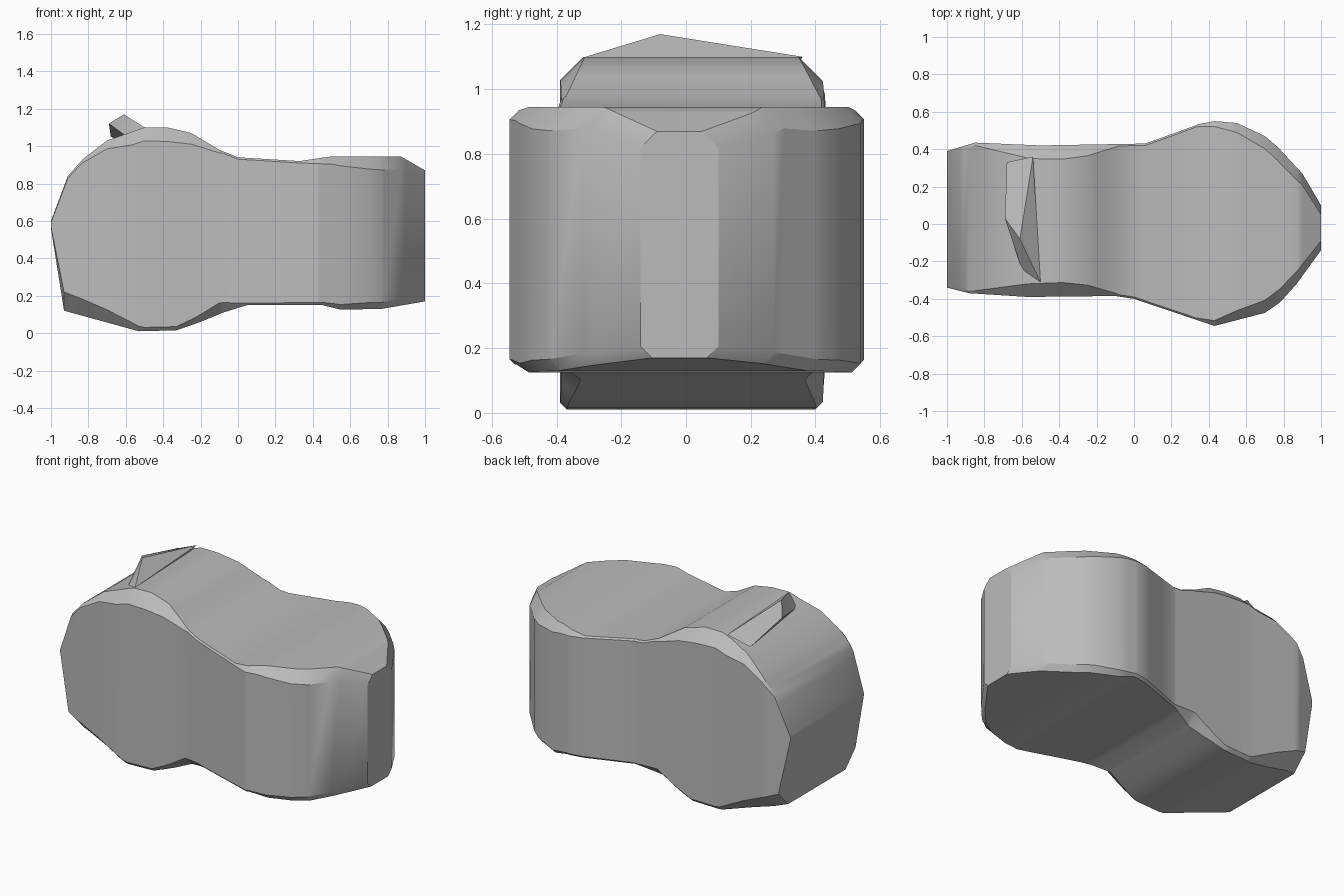
import bpy
import bmesh
import math

default_cube = bpy.data.objects.get("Cube")
if default_cube:
    bpy.data.objects.remove(default_cube, do_unlink=True)

grey = bpy.data.materials.new("plain_grey")
grey.use_nodes = True
colour = (0.5, 0.5, 0.5, 1)
grey.diffuse_color = colour
grey.node_tree.nodes["Principled BSDF"].inputs["Base Color"].default_value = colour

# Outlines along the length of the body, as (x, value) points
TOP = [(-1, .60), (-.91, .84), (-.83, .93), (-.7, 1.03), (-.5, 1.1), (-.38, 1.1),
       (-.25, 1.07), (-.1, .98), (0, .94), (.33, .92), (.5, .945), (.87, .945), (1, .87)]
BOTTOM = [(-1, .56), (-.93, .12), (-.53, .01), (-.33, .015), (-.2, .06),
          (-.08, .11), (.05, .15), (.45, .15), (.55, .125), (.77, .13), (1, .17)]
FRONT = [(-1, -.34), (-.88, -.37), (-.57, -.39), (-.1, -.385), (0, -.4), (.43, -.545),
         (.7, -.475), (.78, -.42), (.87, -.32), (1, -.14)]
BACK = [(-1, .39), (-.85, .435), (-.5, .42), (.06, .43), (.2, .48), (.35, .535),
        (.43, .55), (.55, .54), (.7, .47), (.77, .41), (.9, .27), (1, .1)]
TOP_CUT = [(-1, .01), (-.85, .015), (-.57, .07), (-.38, .075), (-.25, .06),
           (-.08, .01), (.33, .01), (.6, .06), (.8, .075), (1, .05)]
BOTTOM_CUT = [(-1, .01), (-.93, .1), (-.75, .08), (-.5, .02), (-.3, .02),
              (-.1, .06), (.05, .01), (.45, .015), (.6, .035), (1, .035)]


def sample(outline, x):
    """Straight-line interpolation of an outline at x."""
    for (xa, va), (xb, vb) in zip(outline, outline[1:]):
        if x <= xb:
            return va + (vb - va) * (x - xa) / (xb - xa)
    return outline[-1][1]


def make_object(name, bm, smooth_angle):
    bmesh.ops.recalc_face_normals(bm, faces=bm.faces)
    mesh = bpy.data.meshes.new(name)
    bm.to_mesh(mesh)
    bm.free()
    mesh.materials.append(grey)
    obj = bpy.data.objects.new(name, mesh)
    bpy.context.collection.objects.link(obj)
    bpy.ops.object.select_all(action='DESELECT')
    obj.select_set(True)
    bpy.context.view_layer.objects.active = obj
    bpy.ops.object.shade_smooth_by_angle(angle=math.radians(smooth_angle))
    return obj


def section(bm, x):
    """One chamfered rectangle across the body."""
    top, bottom, front, back, tc, bc = [
        sample(o, x) for o in (TOP, BOTTOM, FRONT, BACK, TOP_CUT, BOTTOM_CUT)]
    ring = [(front + tc, top), (back - tc, top), (back, top - tc),
            (back, bottom + bc), (back - bc, bottom), (front + bc, bottom),
            (front, bottom + bc), (front, top - tc)]
    return [bm.verts.new((x, y, z)) for y, z in ring]


# Two-lobed body: one lobe round about y, the other round about z
bm = bmesh.new()
stations = sorted({x for o in (TOP, BOTTOM, FRONT, BACK) for x, value in o})
rings = [section(bm, x) for x in stations]
for ring_a, ring_b in zip(rings, rings[1:]):
    for i in range(len(ring_a)):
        j = (i + 1) % len(ring_a)
        bm.faces.new((ring_a[i], ring_a[j], ring_b[j], ring_b[i]))
bm.faces.new(rings[0])
bm.faces.new(rings[-1])
make_object("two_lobed_body", bm, 30)

# Faceted ridge on top of the left-hand lobe
bm = bmesh.new()
for point in [(-.69, .03, 1.12), (-.61, -.08, 1.17), (-.5, -.31, 1.1), (-.54, .36, 1.1),
              (-.68, .33, 1.05), (-.58, -.3, 1.04), (-.55, 0, 1.0)]:
    bm.verts.new(point)
bmesh.ops.convex_hull(bm, input=bm.verts)
make_object("top_ridge", bm, 20)
